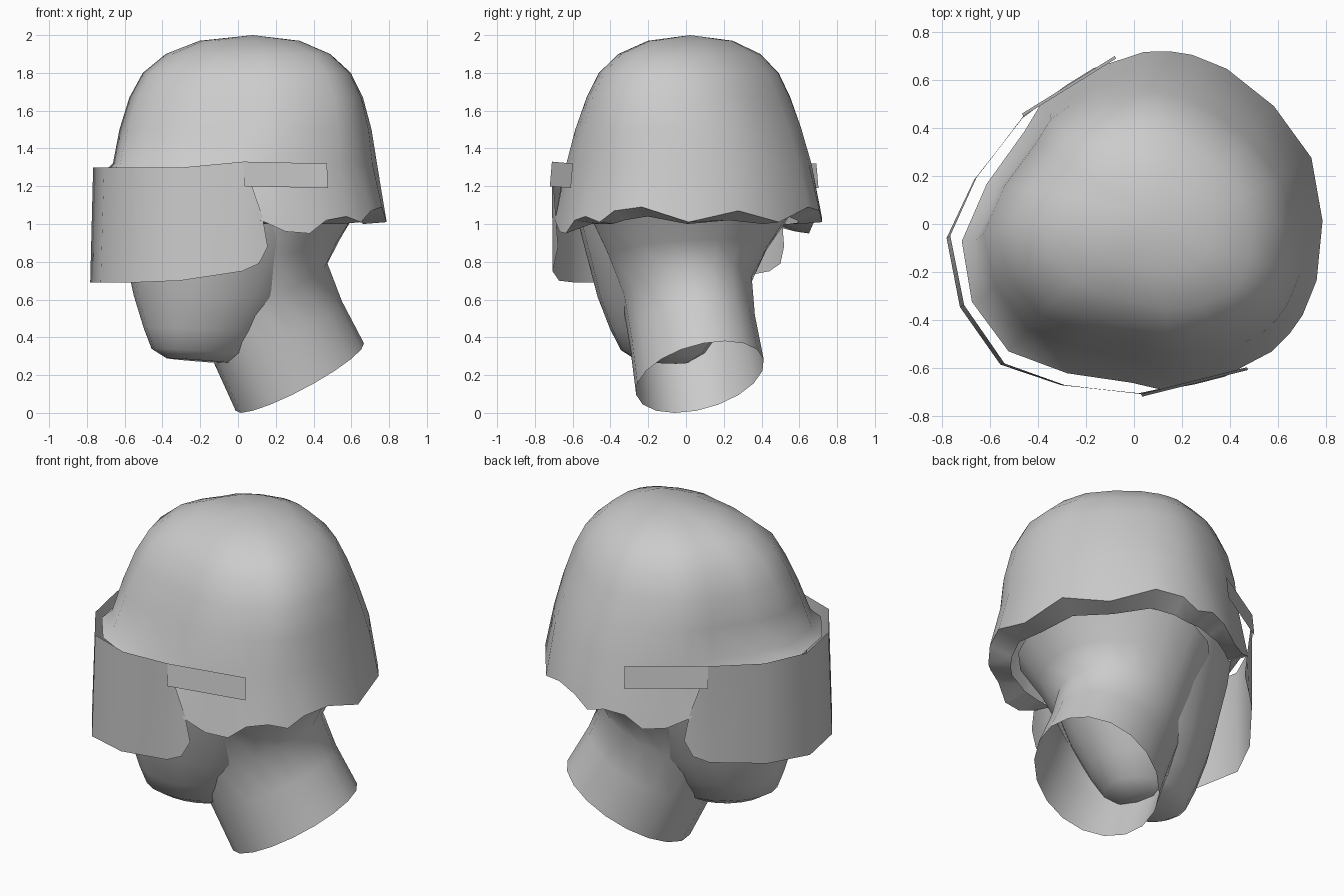
import bpy, bmesh
from math import sin, cos, pi, radians

cube = bpy.data.objects.get("Cube")
if cube:
    bpy.data.objects.remove(cube)

TURN = radians(23)  # the head looks along -x, turned a little to -y
MID = -.035         # sideways centre of the helmet and visor

grey = bpy.data.materials.new("plain_grey")
grey.use_nodes = True
tone = (0.6, 0.6, 0.6, 1)
grey.diffuse_color = tone
grey.node_tree.nodes["Principled BSDF"].inputs["Base Color"].default_value = tone


def finish(name, bm, angle=50):
    bmesh.ops.recalc_face_normals(bm, faces=bm.faces)
    mesh = bpy.data.meshes.new(name)
    bm.to_mesh(mesh)
    bm.free()
    mesh.materials.append(grey)
    obj = bpy.data.objects.new(name, mesh)
    obj.rotation_euler.z = TURN
    bpy.context.collection.objects.link(obj)
    bpy.ops.object.select_all(action='DESELECT')
    obj.select_set(True)
    bpy.context.view_layer.objects.active = obj
    bpy.ops.object.shade_smooth_by_angle(angle=radians(angle))


def loft(bm, rings, closed=True):
    """Skin a list of rings with quads and return their vertices."""
    rows = [[bm.verts.new(p) for p in ring] for ring in rings]
    for a, b in zip(rows, rows[1:]):
        n = len(a)
        for i in range(n if closed else n - 1):
            j = (i + 1) % n
            bm.faces.new((a[i], a[j], b[j], b[i]))
    return rows


def mirrored(half):
    """Ring from a half outline whose ends lie on the middle line."""
    return half + [(x, -y, z) for x, y, z in half[-2:0:-1]]


def oval(front, back, width, z_front, z_back, n=18, mid=-.04):
    """Oval ring, tilted from front to back."""
    ring = []
    for i in range(n):
        a = 2 * pi * i / n
        t = (1 - cos(a)) / 2
        ring.append((front + (back - front) * t, mid + width * sin(a),
                     z_front + (z_back - z_front) * t))
    return ring


# Helmet: wavy rim with ear flaps and a turned-in lip, scaled up into a dome
rim = mirrored([(-.75, 0, 1.27), (-.69, .25, 1.27), (-.5, .43, 1.24), (-.27, .57, 1.2),
                (-.16, .65, 1.02), (-.03, .68, .96), (.1, .7, .95), (.2, .69, 1.02),
                (.32, .68, 1.04), (.42, .64, 1.01), (.5, .59, 1.07), (.61, .48, 1.09),
                (.73, .26, 1.01), (.79, 0, 1.07)])
# scale along, scale across, sideways skew, height
levels = [(.93, .915, 0, 1.32), (.865, .87, .03, 1.5), (.785, .8, .05, 1.67),
          (.695, .71, .05, 1.8), (.54, .57, .05, 1.9), (.33, .34, .03, 1.97)]
rings = [[(x * .84, y * .84 + MID, max(z - .05, 1)) for x, y, z in rim],
         [(x, y + MID, z) for x, y, z in rim]]
for along, across, skew, height in levels:
    shift = (1 - along) * .08
    rings.append([(x * along - y * skew + shift, y * across - x * skew + MID * along, height)
                  for x, y, z in rim])
bm = bmesh.new()
top = loft(bm, rings)[-1]
crown = bm.verts.new((.08, -.01, 2))
for i in range(len(top)):
    bm.faces.new((top[i - 1], top[i], crown))
finish("helmet", bm)

# Face and jaw: stacked ovals, closed under the chin
bm = bmesh.new()
rows = loft(bm, [oval(-.42, -.04, .13, .29, .26), oval(-.5, .06, .21, .34, .31),
                 oval(-.54, .16, .28, .45, .43), oval(-.59, .29, .36, .62, .6),
                 oval(-.63, .4, .42, .8, .8), oval(-.65, .5, .49, 1, 1),
                 oval(-.67, .6, .54, 1.25, 1.2)])
bm.faces.new(rows[0])
finish("face", bm)

# Neck: open slanted tube that widens into the back of the skull
bm = bmesh.new()
loft(bm, [oval(-.01, .67, .34, 0, .38, mid=-.06), oval(-.14, .55, .33, .27, .6, mid=-.05),
          oval(-.25, .47, .34, .5, .8), oval(-.3, .53, .43, .78, .92),
          oval(-.3, .62, .54, .98, 1.08)])
finish("neck", bm, 60)

# Visor: one wrapped sheet, leaning out slightly towards the bottom
half = [(-.785, 0), (-.725, .29), (-.53, .47), (-.25, .63)]
path = [(x, -y) for x, y in half[:0:-1]] + half
drop = {0: .69, .29: .69, .47: .7, .63: .75}
upper, lower = [], []
for x, y in path:
    upper.append((x, y + MID, 1.33 if abs(y) > .6 else 1.3))
    lower.append((x * 1.025, y * .99 + MID, drop[abs(y)]))
bm = bmesh.new()
rows = loft(bm, [upper, lower], closed=False)
for end, side in ((0, -1), (-1, 1)):
    # rounded rear edge of the sheet
    edge = [bm.verts.new((x, side * .65 + MID, z))
            for x, z in ((-.17, .79), (-.12, .88), (-.15, 1.04))]
    bm.faces.new([rows[0][end], rows[1][end]] + edge)
finish("visor", bm, 60)

# Straps that hold the visor to the helmet
for name, side in (("right_strap", -1), ("left_strap", 1)):
    bm = bmesh.new()
    loft(bm, [[(-.25, side * (.63 + lean) + MID, z), (.2, side * (.7 + lean) + MID, z - .01)]
              for z, lean in ((1.33, 0), (1.2, .012))], closed=False)
    finish(name, bm)
